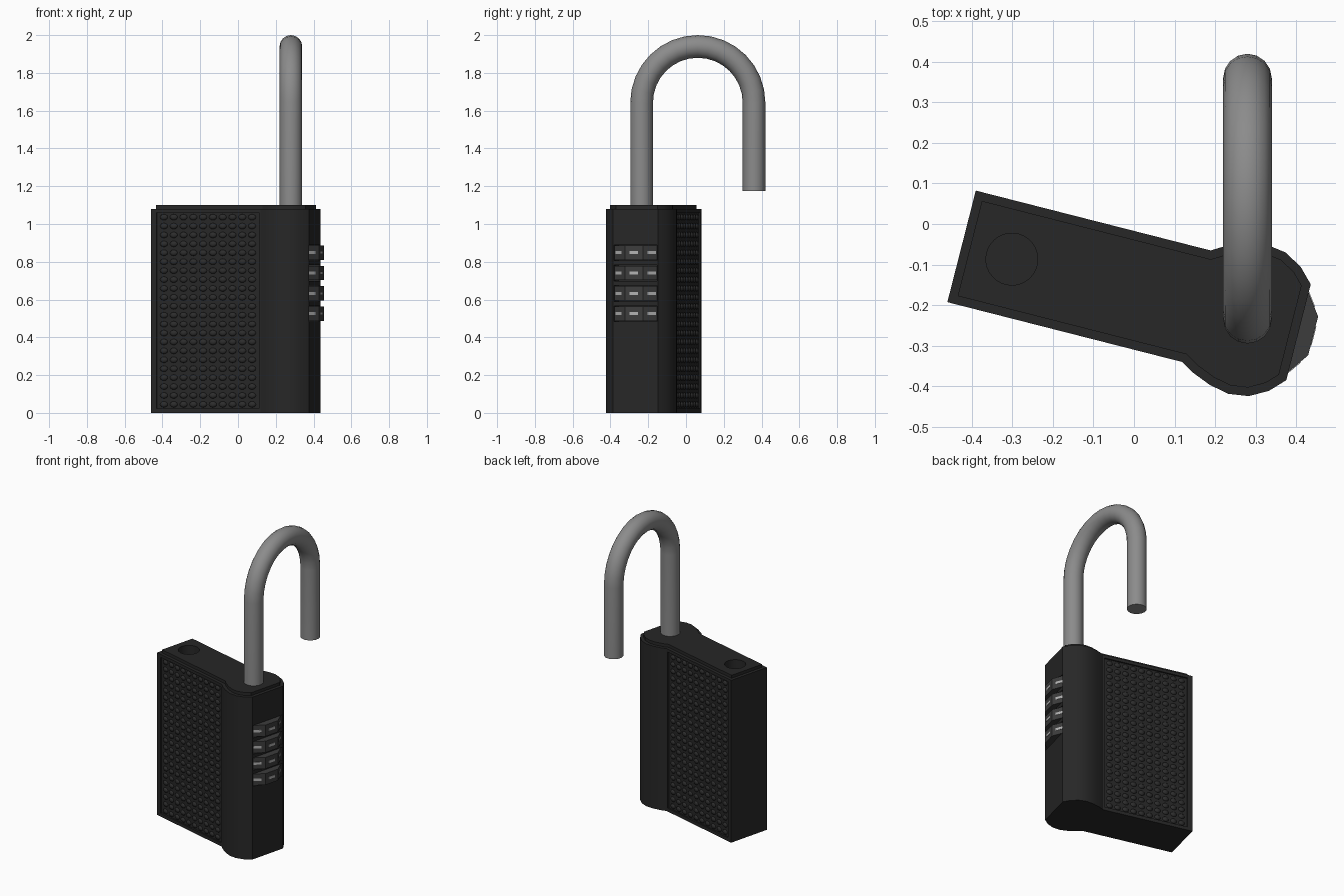
import bpy, bmesh
from math import sin, cos, pi, radians
from mathutils import Matrix, Vector

if "Cube" in bpy.data.objects:
    bpy.data.objects.remove(bpy.data.objects["Cube"])

# Body frame: origin on the shackle axis, x along the case, turned about z
FRAME = Matrix.Translation((0.28, -0.235, 0)) @ Matrix.Rotation(radians(-14.3), 4, 'Z')
HALF = 0.142          # half thickness of the case
WHEELS = [0.525 + 0.1077 * i for i in range(4)]


def material(name, v):
    m = bpy.data.materials.new(name)
    m.diffuse_color = (v, v, v, 1)
    m.use_nodes = True
    m.node_tree.nodes["Principled BSDF"].inputs["Base Color"].default_value = m.diffuse_color
    return m


BLACK = material("black_case", 0.02)
GRIP = material("black_grip", 0.026)
DIAL = material("dark_dial", 0.045)
PALE = material("pale_mark", 0.45)
STEEL = material("steel", 0.26)


def finish(bm, name, mat, frame=FRAME):
    bmesh.ops.recalc_face_normals(bm, faces=bm.faces)
    me = bpy.data.meshes.new(name)
    bm.to_mesh(me)
    bm.free()
    ob = bpy.data.objects.new(name, me)
    bpy.context.collection.objects.link(ob)
    ob.matrix_world = frame
    if mat:
        me.materials.append(mat)
    return ob


def activate(ob):
    bpy.ops.object.select_all(action='DESELECT')
    ob.select_set(True)
    bpy.context.view_layer.objects.active = ob


def smooth(ob, deg=30):
    activate(ob)
    bpy.ops.object.shade_smooth_by_angle(angle=radians(deg))


def box(bm, x0, x1, y0, y1, z0, z1, pre=Matrix()):
    mid = Matrix.Translation(((x0 + x1) / 2, (y0 + y1) / 2, (z0 + z1) / 2))
    size = Matrix.Diagonal((x1 - x0, y1 - y0, z1 - z0, 1))
    bmesh.ops.create_cube(bm, size=1, matrix=pre @ mid @ size)


# Case: mirrored outline, extruded, with a stepped-in top plate
side = [(-0.728, HALF), (-0.13, HALF), (-0.10, 0.16), (-0.05, 0.18),
        (0, 0.19), (0.05, 0.183), (0.095, 0.158), (0.13, 0.122)]
outline = side + [(x, -y) for x, y in reversed(side)]
bm = bmesh.new()
base = bm.faces.new([bm.verts.new((x, y, 0)) for x, y in outline])
ext = bmesh.ops.extrude_face_region(bm, geom=[base], use_keep_orig=True)["geom"]
bmesh.ops.translate(bm, verts=[g for g in ext if isinstance(g, bmesh.types.BMVert)],
                    vec=(0, 0, 1.08))
bmesh.ops.recalc_face_normals(bm, faces=bm.faces)
top = max(bm.faces, key=lambda f: f.calc_center_median().z)
bmesh.ops.inset_region(bm, faces=[top], thickness=0.021, use_even_offset=True)
step = bmesh.ops.extrude_discrete_faces(bm, faces=[top])["faces"]
bmesh.ops.translate(bm, verts=step[0].verts, vec=(0, 0, 0.02))
bmesh.ops.remove_doubles(bm, verts=bm.verts, dist=1e-5)
case = finish(bm, "case", BLACK)

# Cutter: shackle socket, grip panel recesses and dial windows
bm = bmesh.new()
bmesh.ops.create_cone(bm, cap_ends=True, segments=32, radius1=0.064, radius2=0.064,
                      depth=0.4, matrix=Matrix.Translation((-0.60, 0, 1.15)))
for s in (-1, 1):
    y0, y1 = sorted((s * (HALF - 0.01), s * 0.2))
    box(bm, -0.697, -0.139, y0, y1, 0.022, 1.06)
for z in WHEELS:
    box(bm, 0.04, 0.25, -0.117, 0.117, z - 0.042, z + 0.042)
cutter = finish(bm, "cutter", None)
cutter.hide_render = True
mod = case.modifiers.new("cut", 'BOOLEAN')
mod.operation, mod.solver, mod.object = 'DIFFERENCE', 'EXACT', cutter
activate(case)
bpy.ops.object.modifier_apply(modifier=mod.name)
bpy.data.objects.remove(cutter)
smooth(case)

# Grip bumps on both flat sides
for s, name in ((-1, "front_grip_bumps"), (1, "back_grip_bumps")):
    bm = bmesh.new()
    for i in range(10):
        for j in range(22):
            pos = Vector((-0.66 + i * 0.0535, s * (HALF - 0.01), 0.045 + j * 0.0472))
            mat = Matrix.Translation(pos) @ Matrix.Diagonal((0.021, 0.010, 0.016, 1))
            bmesh.ops.create_uvsphere(bm, u_segments=8, v_segments=6, radius=1, matrix=mat)
    smooth(finish(bm, name, GRIP), 60)

# Ten-sided dials with a plain raised index mark on every facet
R, CX = 0.16, 0.015
marks = bmesh.new()
for n, z in enumerate(WHEELS):
    bm = bmesh.new()
    spin = Matrix.Translation((CX, 0, z))
    ring = [(R * cos(pi / 10 + k * pi / 5), R * sin(pi / 10 + k * pi / 5), -0.038)
            for k in range(10)]
    f = bm.faces.new([bm.verts.new(spin @ Vector(p)) for p in ring])
    ext = bmesh.ops.extrude_face_region(bm, geom=[f], use_keep_orig=True)["geom"]
    bmesh.ops.translate(bm, verts=[g for g in ext if isinstance(g, bmesh.types.BMVert)],
                        vec=(0, 0, 0.076))
    finish(bm, "dial_%d" % (n + 1), DIAL)
    face = R * cos(pi / 10)
    for k in (-1, 0, 1):
        turn = spin @ Matrix.Rotation(k * pi / 5, 4, 'Z')
        box(marks, face - 0.004, face + 0.002, -0.024, 0.024, -0.008, 0.008, turn)
finish(marks, "dial_marks", PALE)

# Shackle: round bar swept along a hook path, swung open towards the back
ARC, CY, CZ = 0.2975, 0.0625, 1.6425
path = [(0.28, CY - ARC, 0.95)]
path += [(0.28, CY - ARC * cos(a), CZ + ARC * sin(a))
         for a in (pi * i / 16 for i in range(17))]
path.append((0.28, CY + ARC, 1.175))
cu = bpy.data.curves.new("shackle", 'CURVE')
cu.dimensions = '3D'
cu.bevel_depth, cu.bevel_resolution, cu.use_fill_caps = 0.06, 6, True
sp = cu.splines.new('POLY')
sp.points.add(len(path) - 1)
for p, co in zip(sp.points, path):
    p.co = (*co, 1)
shackle = bpy.data.objects.new("shackle", cu)
bpy.context.collection.objects.link(shackle)
activate(shackle)
bpy.ops.object.convert(target='MESH')
shackle = bpy.context.view_layer.objects.active
shackle.data.materials.clear()
shackle.data.materials.append(STEEL)
smooth(shackle, 40)
